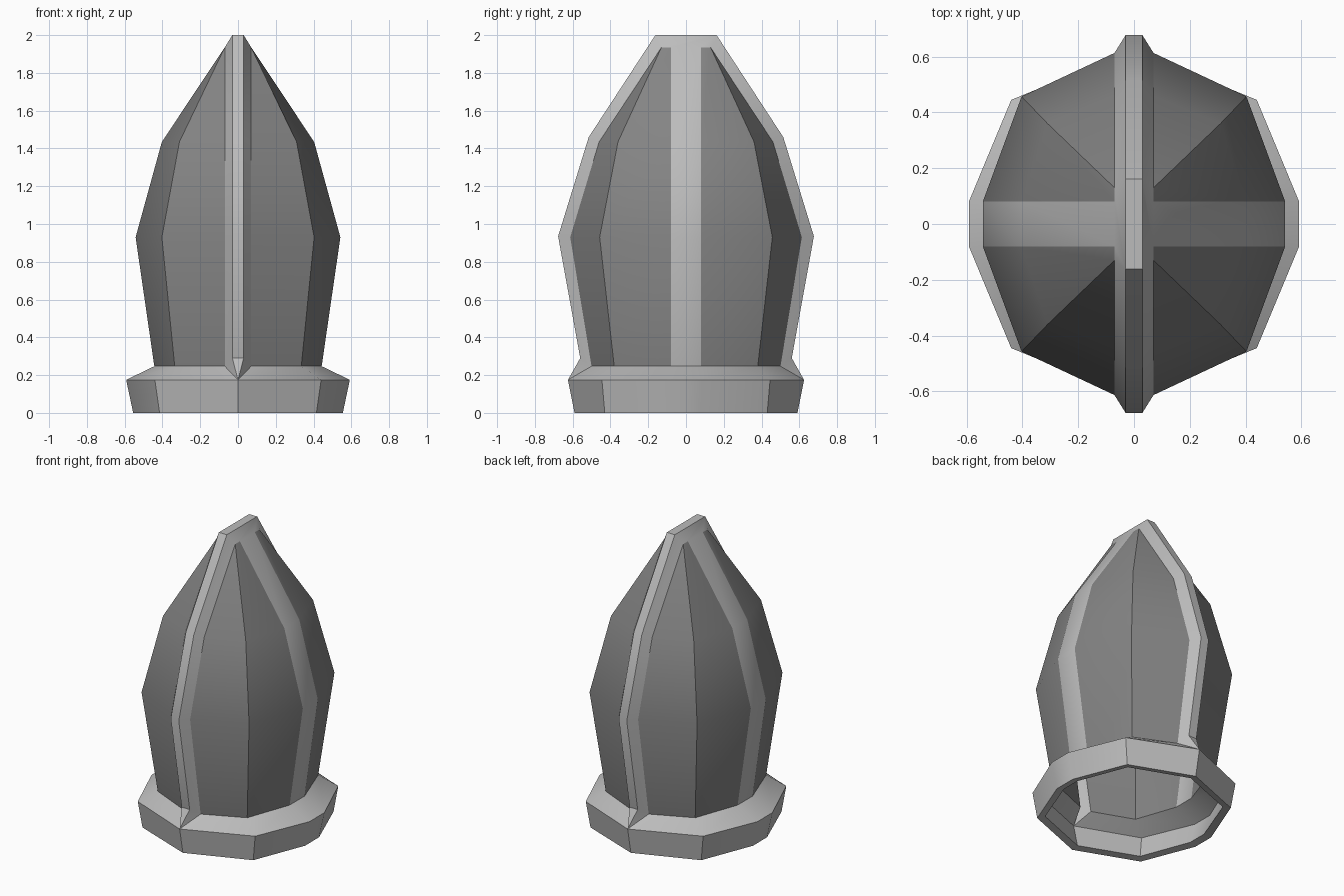
import bpy, bmesh

if "Cube" in bpy.data.objects:
    bpy.data.objects.remove(bpy.data.objects["Cube"])

# Quarter sections, bottom to top: (x, y, z) for side strip, diagonal rib, ridge foot, ridge crest
levels = [
    [(.555, .075, 0), (.415, .43, 0), (0, .59, 0), (0, .59, 0)],
    [(.592, .08, .175), (.44, .445, .175), (0, .625, .175), (0, .625, .175)],
    [(.443, .08, .247), (.335, .38, .247), (.07, .50, .247), (.03, .56, .29)],
    [(.542, .08, .93), (.403, .457, .93), (.07, .613, .93), (.03, .677, .935)],
    [(.403, .08, 1.435), (.31, .36, 1.435), (.07, .46, 1.435), (.03, .515, 1.46)],
    [(.07, .08, 1.935), (.07, .13, 1.935), (.07, .13, 1.935), (.03, .162, 2.0)],
]


def full_loop(q):
    """Mirror a quarter section into a closed counter-clockwise loop."""
    half = q + [(-x, y, z) for x, y, z in reversed(q)]
    return half + [(-x, -y, z) for x, y, z in half]


def grey(name, v):
    mat = bpy.data.materials.new(name)
    mat.diffuse_color = (v, v, v, 1)
    mat.use_nodes = True
    mat.node_tree.nodes["Principled BSDF"].inputs["Base Color"].default_value = mat.diffuse_color
    return mat


bm = bmesh.new()
loops = [[bm.verts.new(p) for p in full_loop(q)] for q in levels]
n = len(loops[0])

# Flared collar and ribbed dome; dome panels are darker than the trim
for k, (a, b) in enumerate(zip(loops, loops[1:])):
    for i in range(n):
        j = (i + 1) % n
        f = bm.faces.new((a[i], a[j], b[j], b[i]))
        f.material_index = int(k >= 2 and i % 8 in (0, 1, 5, 6))

# Flat ridge top and its two sides
t = loops[-1]
bm.faces.new((t[3], t[4], t[11], t[12]))
bm.faces.new([t[i] for i in (12, 13, 14, 15, 0, 1, 2, 3)])
bm.faces.new([t[i] for i in range(4, 12)])
bmesh.ops.remove_doubles(bm, verts=bm.verts[:], dist=.0005)
bmesh.ops.recalc_face_normals(bm, faces=bm.faces[:])

mesh = bpy.data.meshes.new("ribbed_shell")
bm.to_mesh(mesh)
bm.free()
mesh.materials.append(grey("trim_grey", .5))
mesh.materials.append(grey("panel_grey", .23))
shell = bpy.data.objects.new("ribbed_shell", mesh)
bpy.context.collection.objects.link(shell)

# Wall thickness, open underneath
wall = shell.modifiers.new("wall", 'SOLIDIFY')
wall.thickness = .05
wall.offset = -1

bpy.context.view_layer.objects.active = shell
shell.select_set(True)
bpy.ops.object.modifier_apply(modifier="wall")
bpy.ops.object.shade_smooth_by_angle(angle=.52)
